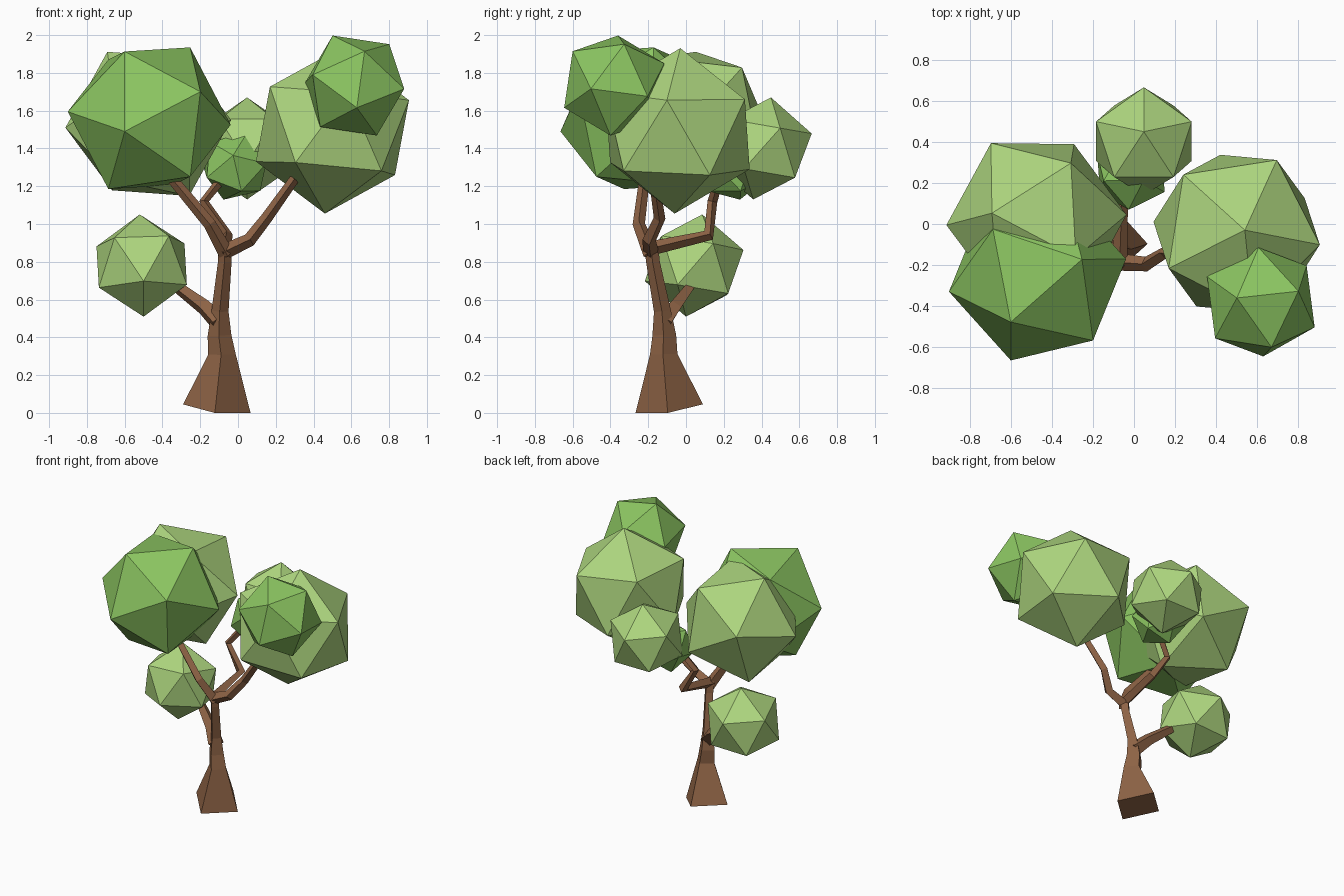
import bpy, bmesh
from mathutils import Vector, Matrix

if "Cube" in bpy.data.objects:
    bpy.data.objects.remove(bpy.data.objects["Cube"])


def material(name, rgb):
    m = bpy.data.materials.new(name)
    m.diffuse_color = (*rgb, 1)
    m.use_nodes = True
    m.node_tree.nodes["Principled BSDF"].inputs["Base Color"].default_value = m.diffuse_color
    return m


BARK = material("bark", (0.27, 0.125, 0.06))
LIGHT = material("light_leaf", (0.42, 0.67, 0.21))
DEEP = material("deep_leaf", (0.26, 0.56, 0.12))


def finish(bm, name, mat):
    bmesh.ops.recalc_face_normals(bm, faces=bm.faces)
    me = bpy.data.meshes.new(name)
    bm.to_mesh(me)
    bm.free()
    me.materials.append(mat)
    bpy.context.collection.objects.link(bpy.data.objects.new(name, me))


def frame(a, b):
    # orthonormal frame from two directions
    z = Vector(a).normalized()
    b = Vector(b)
    x = (b - z * b.dot(z)).normalized()
    return Matrix((x, z.cross(x), z)).transposed()


def leaf_ball(name, centre, radius, a, b, mat):
    # icosahedron turned so two neighbouring corners point along a and b
    bm = bmesh.new()
    bmesh.ops.create_icosphere(bm, subdivisions=1, radius=radius)
    bm.verts.ensure_lookup_table()
    v = bm.verts[0]
    w = v.link_edges[0].other_vert(v)
    rot = frame(a, b) @ frame(v.co, w.co).transposed()
    bmesh.ops.transform(bm, matrix=Matrix.Translation(centre) @ rot.to_4x4(), verts=bm.verts)
    finish(bm, name, mat)


def limb(name, path, ref, start=None):
    # square tube through (x, y, z, radius) points
    bm = bmesh.new()
    pts = [Vector(p[:3]) for p in path]
    rings = []
    for i, p in enumerate(pts):
        t = Vector()
        if i > 0:
            t += (p - pts[i - 1]).normalized()
        if i < len(pts) - 1:
            t += (pts[i + 1] - p).normalized()
        if i == 0 and start:
            t = Vector(start)
        m, r = frame(t, ref), path[i][3]
        rings.append([bm.verts.new(p + r * (m @ Vector(c)))
                      for c in ((1, 0, 0), (0, 1, 0), (-1, 0, 0), (0, -1, 0))])
    for lo, hi in zip(rings, rings[1:]):
        for k in range(4):
            n = (k + 1) % 4
            bm.faces.new((lo[k], lo[n], hi[n], hi[k]))
    bm.faces.new(rings[0][::-1])
    bm.faces.new(rings[-1])
    finish(bm, name, BARK)


# Trunk with a flared, slightly tilted foot
limb("trunk", [(-.112, -.089, .0225, .18), (-.085, -.118, .31, .073), (-.098, -.115, .41, .063),
               (-.095, -.125, .54, .045), (-.07, -.175, .80, .036), (-.07, -.185, .89, .038)],
     (1, -.06, 0), start=(.12, -.135, 1))

# Branches
limb("lower_branch", [(-.10, -.12, .48, .055), (-.18, -.06, .56, .043), (-.34, .03, .68, .03)], (0, 0, 1))
limb("right_branch", [(-.08, -.185, .85, .042), (.06, -.195, .915, .036), (.15, -.14, 1.03, .031),
                      (.30, -.17, 1.24, .026)], (0, 1, 0))
limb("left_branch", [(-.06, -.185, .84, .042), (-.15, -.25, 1.0, .033), (-.35, -.22, 1.24, .028)], (0, 1, 0))
limb("back_branch", [(-.07, -.19, .87, .038), (-.06, .12, .94, .032), (-.18, .14, 1.12, .026),
                     (-.10, .17, 1.22, .024)], (1, 0, 0))

# Foliage
leaf_ball("front_left_leaves", (-.47, -.25, 1.56), .44, (-.13, -.415, -.07), (.27, -.32, .14), DEEP)
leaf_ball("back_left_leaves", (-.475, .02, 1.53), .44, (-.435, -.025, -.02), (-.215, .033, .38), LIGHT)
leaf_ball("right_leaves", (.50, -.045, 1.493), .44, (.04, .015, .437), (.40, -.055, .163), LIGHT)
leaf_ball("top_right_leaves", (.618, -.38, 1.733), .29, (-.118, .02, .267), (.182, .053, .222), DEEP)
leaf_ball("back_leaves", (.048, .403, 1.40), .274, (0, .047, .27), (0, .261, .08), LIGHT)
leaf_ball("middle_leaves", (-.015, .25, 1.305), .19, (-.01, -.17, .055), (.055, -.06, .17), DEEP)
leaf_ball("lower_left_leaves", (-.51, .043, .78), .274, (-.01, .043, .27), (-.01, .26, .08), LIGHT)
